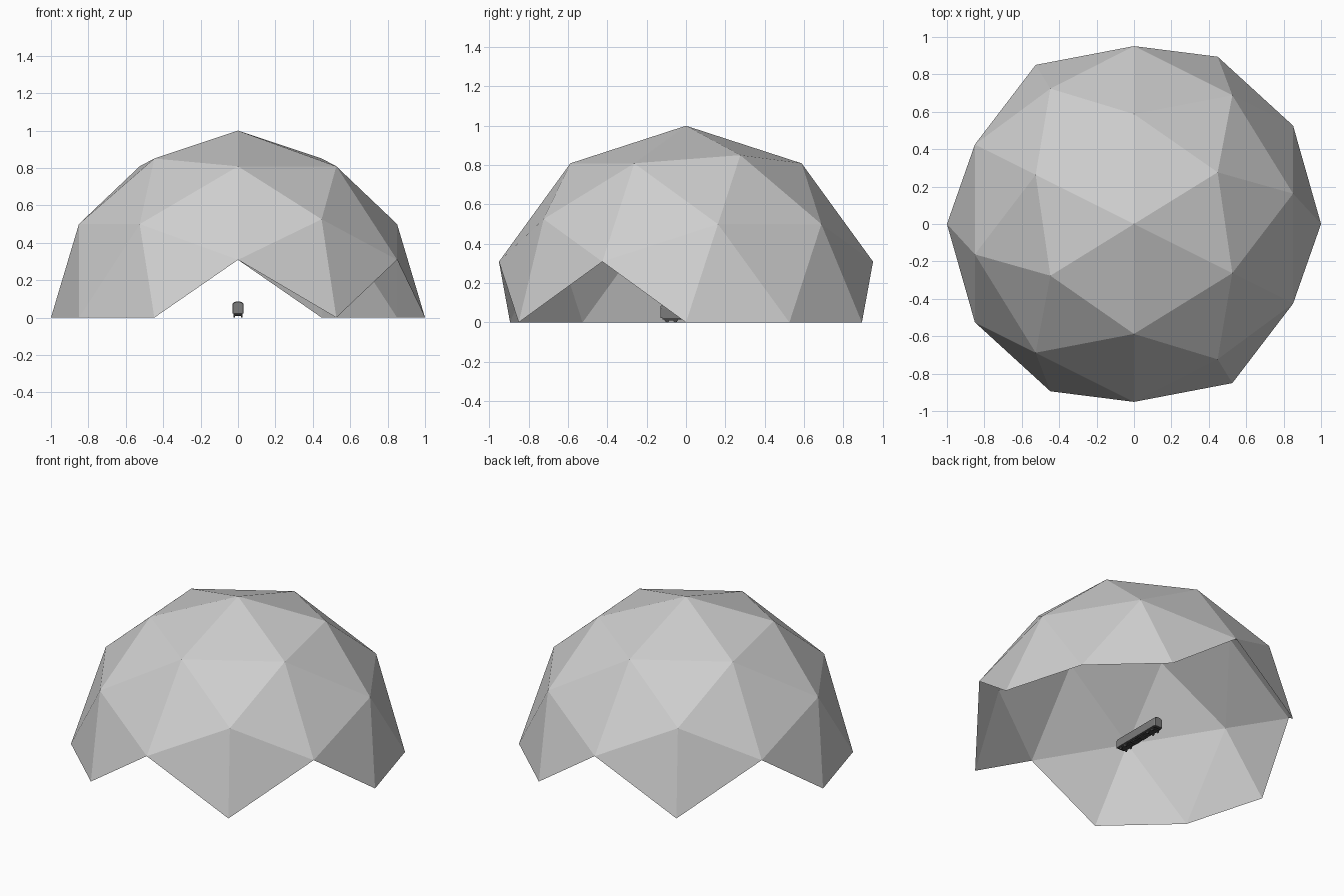
import bpy, bmesh, math
from mathutils import Matrix

if "Cube" in bpy.data.objects:
    bpy.data.objects.remove(bpy.data.objects["Cube"])


def material(name, v):
    m = bpy.data.materials.new(name)
    m.diffuse_color = (v, v, v, 1)
    m.use_nodes = True
    m.node_tree.nodes["Principled BSDF"].inputs["Base Color"].default_value = m.diffuse_color
    return m


LIGHT = material("light grey", 0.62)
MID = material("mid grey", 0.2)
DARK = material("dark grey", 0.06)


def make(name, bm, mat):
    bmesh.ops.recalc_face_normals(bm, faces=bm.faces)
    me = bpy.data.meshes.new(name)
    bm.to_mesh(me)
    bm.free()
    ob = bpy.data.objects.new(name, me)
    me.materials.append(mat)
    bpy.context.collection.objects.link(ob)
    return ob


def box(name, centre, size, mat):
    bm = bmesh.new()
    bmesh.ops.create_cube(bm, size=1, matrix=Matrix.Translation(centre) @ Matrix.Diagonal((*size, 1)))
    return make(name, bm, mat)


# Dome: open icosphere shell, poles along x, faces below the ground removed
bpy.ops.mesh.primitive_ico_sphere_add(subdivisions=2, radius=1)
dome = bpy.context.object
dome.name = "dome"
dome.data.materials.append(LIGHT)
bm = bmesh.new()
bm.from_mesh(dome.data)
for v in bm.verts:
    x, y, z = v.co
    v.co = (z, x, y)
bmesh.ops.delete(bm, geom=[f for f in bm.faces if any(v.co.z < -0.01 for v in f.verts)], context='FACES')
bm.to_mesh(dome.data)
bm.free()

# Carriage body: arched cross-section lofted along y, slightly tapered ends
Y0, Y1 = -0.13, 0.23
MIDY = (Y0 + Y1) / 2
section = [(-0.03, 0.022), (-0.03, 0.07)]
section += [(-0.03 * math.cos(a), 0.07 + 0.017 * math.sin(a))
            for a in (math.pi * i / 8 for i in range(1, 8))]
section += [(0.03, 0.07), (0.03, 0.022)]
bm = bmesh.new()
rings = []
for y, s in ((Y0, 0.9), (Y0 + 0.006, 1), (Y1 - 0.006, 1), (Y1, 0.9)):
    rings.append([bm.verts.new((x * s, y, 0.022 + (z - 0.022) * (0.5 + s / 2))) for x, z in section])
n = len(section)
for a, b in zip(rings, rings[1:]):
    for i in range(n):
        j = (i + 1) % n
        bm.faces.new((a[i], a[j], b[j], b[i]))
bm.faces.new(rings[0])
bm.faces.new(rings[-1])
make("carriage_body", bm, MID)

# Underframe and equipment boxes
box("underframe", (0, MIDY, 0.02), (0.05, 0.34, 0.008), DARK)
for i, dy in enumerate((-0.035, 0.035)):
    box(f"equipment_box_{i}", (0, MIDY + dy, 0.014), (0.04, 0.045, 0.01), DARK)

# Bogies with two wheelsets each
for end in (-1, 1):
    by = MIDY + end * 0.125
    box("bogie_frame", (0, by, 0.014), (0.044, 0.07, 0.007), DARK)
    for d in (-0.021, 0.021):
        for sx in (-1, 1):
            bm = bmesh.new()
            bmesh.ops.create_cone(bm, cap_ends=True, segments=12, radius1=0.01, radius2=0.01, depth=0.006,
                                  matrix=Matrix.Translation((sx * 0.02, by + d, 0.01))
                                  @ Matrix.Rotation(math.pi / 2, 4, 'Y'))
            make("wheel", bm, DARK)
